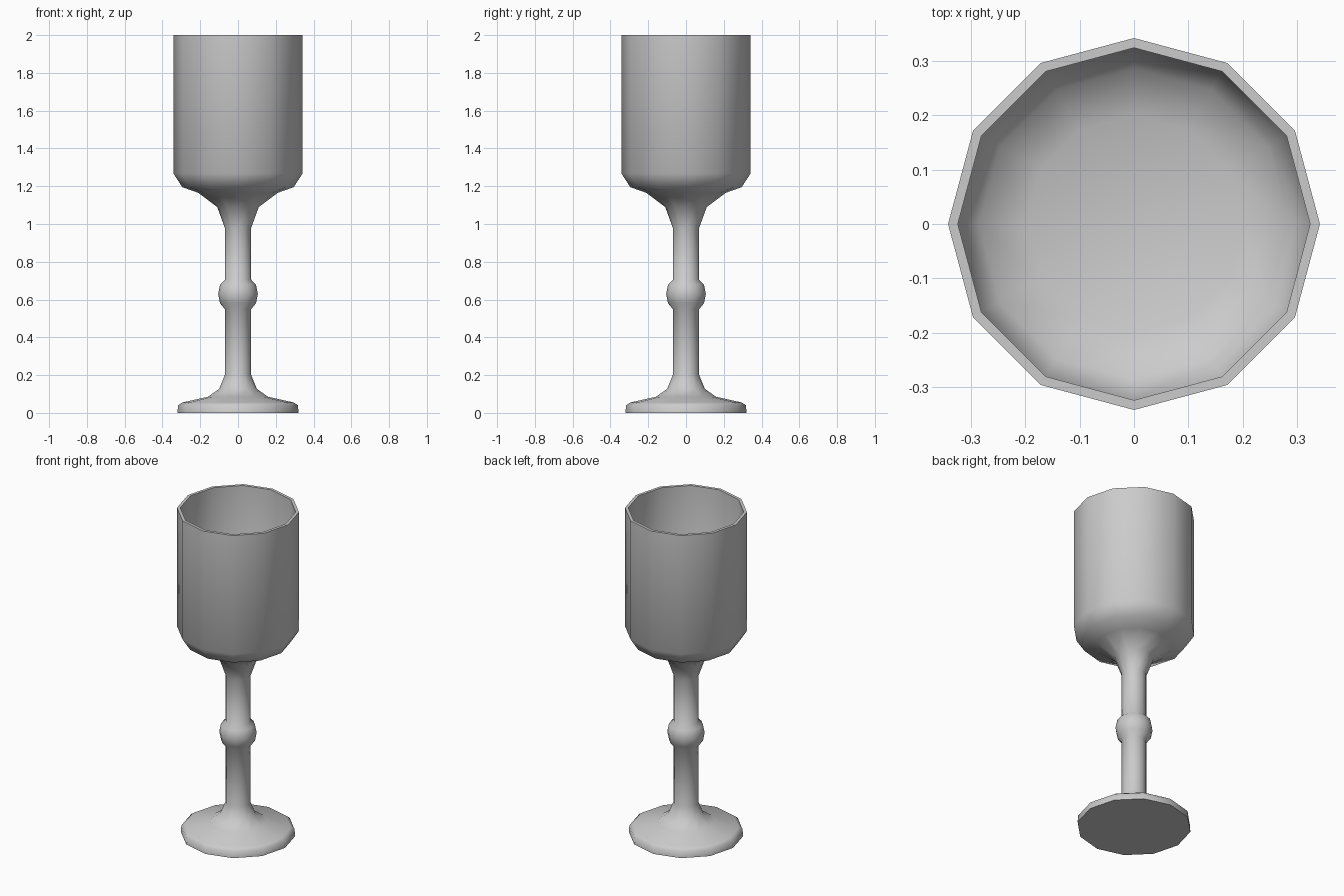
import bpy, bmesh, math

if "Cube" in bpy.data.objects:
    bpy.data.objects.remove(bpy.data.objects["Cube"])

SIDES = 12

# Half profile (radius, height): foot, stem, knob, outer bowl, rim, inner bowl
PROFILE = [
    (0, 0), (0.32, 0),
    (0.318, 0.04), (0.295, 0.055), (0.16, 0.085), (0.10, 0.127), (0.07, 0.20),
    (0.07, 0.55), (0.095, 0.58), (0.105, 0.63), (0.095, 0.68), (0.07, 0.705),
    (0.07, 0.98), (0.11, 1.09), (0.21, 1.165), (0.295, 1.195), (0.342, 1.268),
    (0.342, 2.0), (0.324, 2.0),
    (0.324, 1.275), (0.285, 1.215), (0.20, 1.185), (0, 1.17),
]


def lathe(name, profile, sides):
    bm = bmesh.new()
    verts = [bm.verts.new((r, 0, z)) for r, z in profile]
    edges = [bm.edges.new(pair) for pair in zip(verts, verts[1:])]
    bmesh.ops.spin(bm, geom=verts + edges, cent=(0, 0, 0), axis=(0, 0, 1),
                   angle=math.tau, steps=sides, use_merge=True)
    bmesh.ops.remove_doubles(bm, verts=bm.verts, dist=0.0005)
    bmesh.ops.recalc_face_normals(bm, faces=bm.faces)
    mesh = bpy.data.meshes.new(name)
    bm.to_mesh(mesh)
    bm.free()
    obj = bpy.data.objects.new(name, mesh)
    bpy.context.collection.objects.link(obj)
    return obj


# Goblet turned as one solid, smooth with crisp rim and base edges
goblet = lathe("goblet", PROFILE, SIDES)
bpy.context.view_layer.objects.active = goblet
goblet.select_set(True)
bpy.ops.object.shade_smooth_by_angle(angle=math.radians(65))
